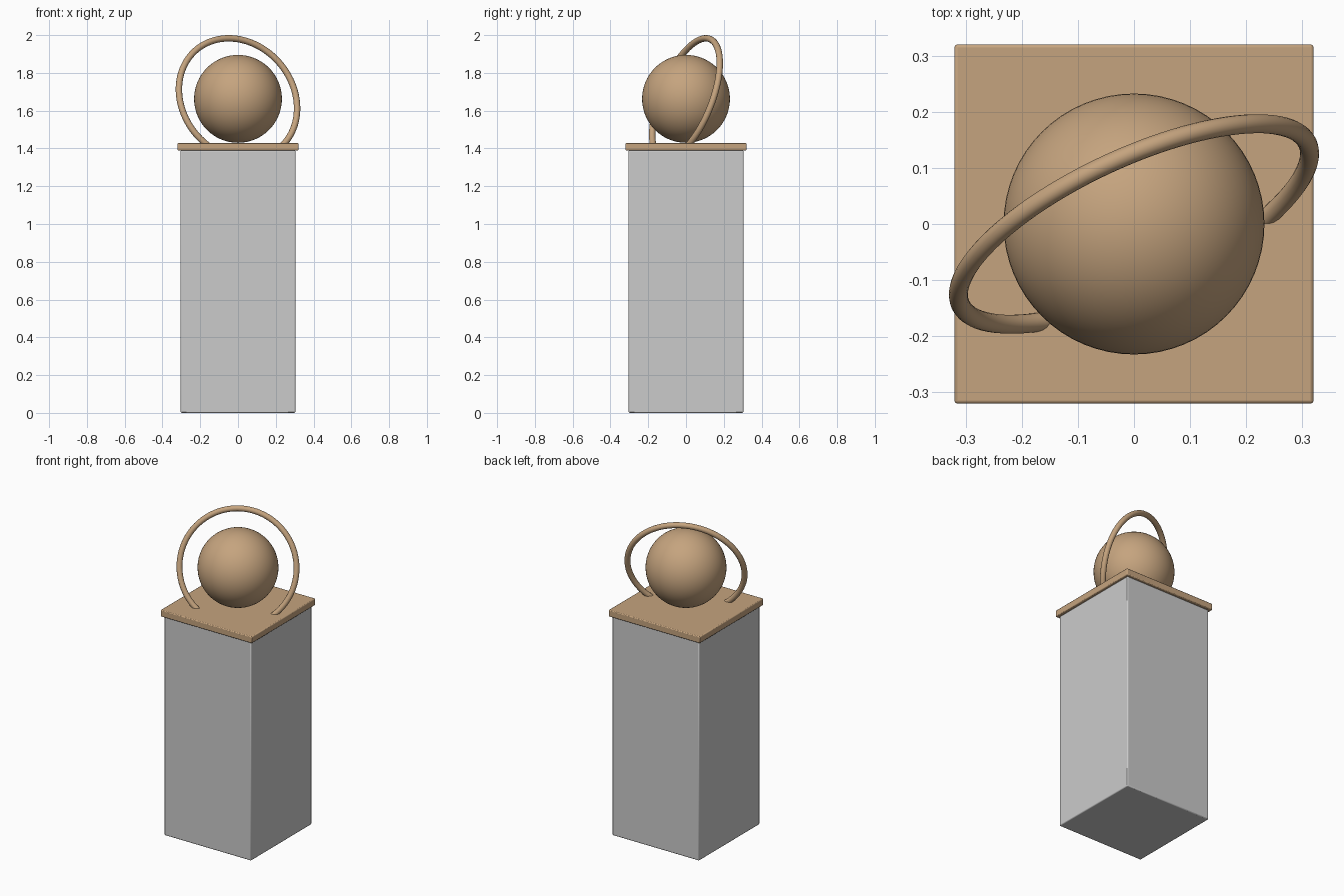
import bpy
from math import radians

if "Cube" in bpy.data.objects:
    bpy.data.objects.remove(bpy.data.objects["Cube"])

bronze = bpy.data.materials.new("bronze")
bronze.diffuse_color = (0.56, 0.37, 0.21, 1)
bronze.use_nodes = True
bronze.node_tree.nodes["Principled BSDF"].inputs["Base Color"].default_value = bronze.diffuse_color


def finish(name, material=None):
    obj = bpy.context.object
    obj.name = name
    if material:
        obj.data.materials.append(material)
    return obj


def block(name, width, z0, z1, bevel, material=None):
    bpy.ops.mesh.primitive_cube_add(size=1, location=(0, 0, (z0 + z1) / 2))
    obj = finish(name, material)
    obj.scale = (width, width, z1 - z0)
    bpy.ops.object.transform_apply(location=False, rotation=False, scale=True)
    mod = obj.modifiers.new("soft_edges", 'BEVEL')
    mod.width = bevel
    mod.segments = 2
    bpy.ops.object.shade_smooth_by_angle(angle=radians(30))
    return obj


# stone pedestal and its metal cap
block("pedestal", 0.608, 0, 1.39, 0.006)
block("cap_plate", 0.64, 1.388, 1.43, 0.005, bronze)

# globe resting on the cap
CENTRE = (0, 0, 1.6625)
bpy.ops.mesh.primitive_uv_sphere_add(segments=64, ring_count=32, radius=0.2325, location=CENTRE)
finish("globe", bronze)
bpy.ops.object.shade_smooth()

# tilted ring around the globe, its lowest part sunk into the pedestal
bpy.ops.mesh.primitive_torus_add(major_radius=0.341, minor_radius=0.017,
                                 major_segments=96, minor_segments=16,
                                 location=CENTRE, rotation=(radians(70), 0, radians(25)))
finish("orbit_ring", bronze)
bpy.ops.object.shade_smooth()
